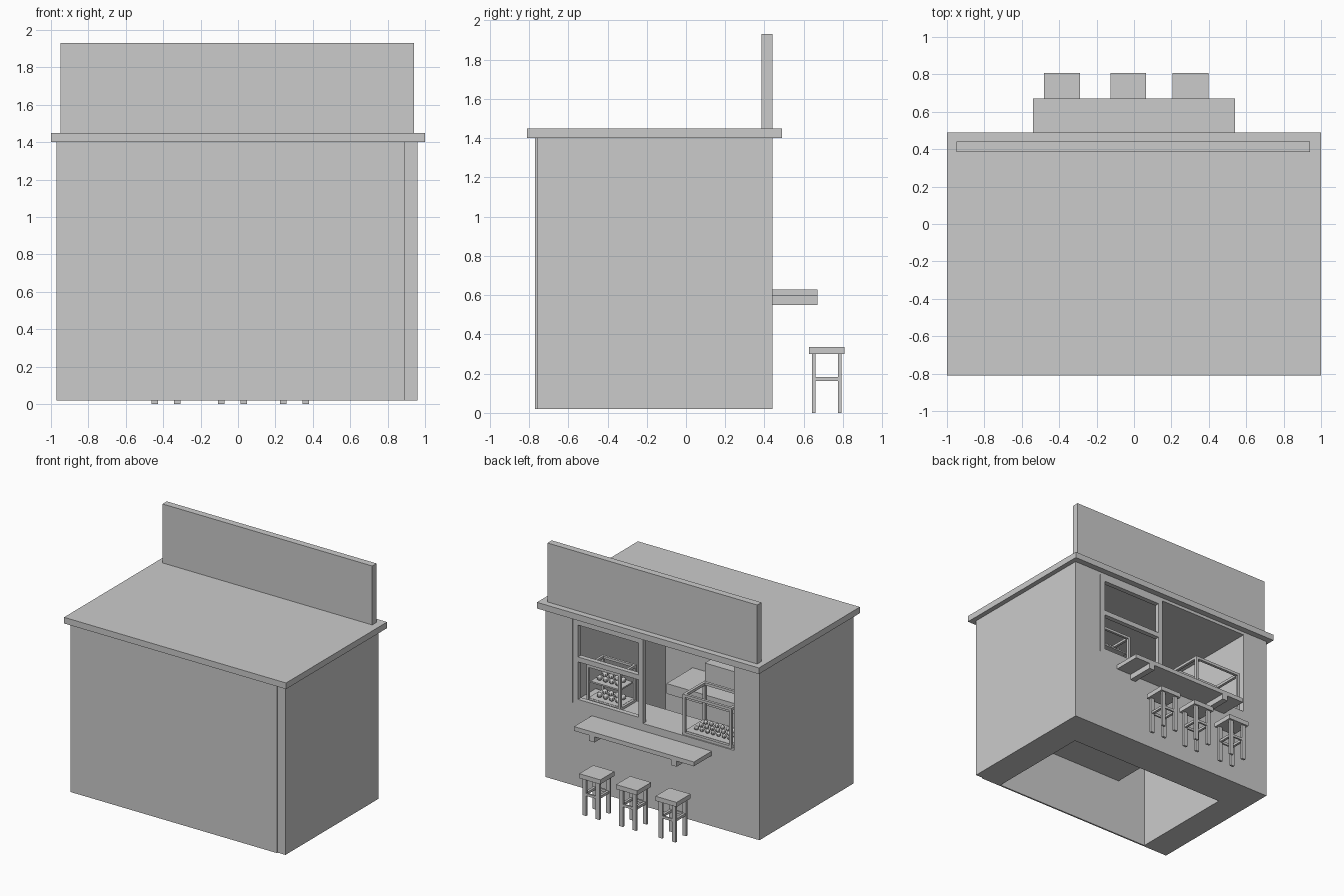
import bpy, bmesh
from mathutils import Matrix

if "Cube" in bpy.data.objects:
    bpy.data.objects.remove(bpy.data.objects["Cube"])


def finish(name, bm):
    bmesh.ops.recalc_face_normals(bm, faces=bm.faces)
    me = bpy.data.meshes.new(name)
    bm.to_mesh(me)
    bm.free()
    ob = bpy.data.objects.new(name, me)
    bpy.context.collection.objects.link(ob)
    return ob


def boxes(name, specs):
    """One object from boxes given as (x0, x1, y0, y1, z0, z1)."""
    bm = bmesh.new()
    for x0, x1, y0, y1, z0, z1 in specs:
        m = (Matrix.Translation(((x0 + x1) / 2, (y0 + y1) / 2, (z0 + z1) / 2))
             @ Matrix.Diagonal((x1 - x0, y1 - y0, z1 - z0, 1)))
        bmesh.ops.create_cube(bm, size=1, matrix=m)
    return finish(name, bm)


def case_frame(name, x0, x1, y0, y1, z0, z1, t):
    """Open display case: twelve edge bars."""
    xs, ys, zs = [(x0, x0 + t), (x1 - t, x1)], [(y0, y0 + t), (y1 - t, y1)], [(z0, z0 + t), (z1 - t, z1)]
    bars = [(*x, *y, z0, z1) for x in xs for y in ys]
    bars += [(x0 + t, x1 - t, *y, *z) for y in ys for z in zs]
    bars += [(*x, y0 + t, y1 - t, *z) for x in xs for z in zs]
    return boxes(name, bars)


def snacks(name, xs, ys, z, r):
    """Rows of small rounded food pieces."""
    bm = bmesh.new()
    for x in xs:
        for y in ys:
            bmesh.ops.create_uvsphere(bm, u_segments=8, v_segments=6, radius=r,
                                      matrix=Matrix.Translation((x, y, z + r)))
    return finish(name, bm)


# Kiosk shell with thick walls, open below and behind, plus the serving window
body = boxes("kiosk_body", [(-.97, .96, -.76, .44, .02, 1.40)])
bm = bmesh.new()
profile = [(-.9, -.1), (.14, -.1), (.14, .69), (.6, .69), (.6, 1.375), (-.9, 1.375)]
face = bm.faces.new([bm.verts.new((-.74, y, z)) for y, z in profile])
ext = bmesh.ops.extrude_face_region(bm, geom=[face])
bmesh.ops.translate(bm, vec=(1.455, 0, 0),
                    verts=[g for g in ext["geom"] if isinstance(g, bmesh.types.BMVert)])
cutter = finish("interior_cutter", bm)
cutter.hide_render = True
cutter.display_type = 'WIRE'
mod = body.modifiers.new("hollow", 'BOOLEAN')
mod.operation, mod.solver, mod.object = 'DIFFERENCE', 'EXACT', cutter

# Rear panel, roof and blank sign board
boxes("rear_panel", [(-.97, .89, -.77, -.757, .02, 1.40)])
boxes("roof", [(-1, 1, -.81, .49, 1.40, 1.45)])
boxes("sign_board", [(-.95, .94, .385, .44, 1.45, 1.93)])

# Customer counter on two brackets
boxes("counter_top", [(-.54, .54, .44, .67, .595, .63)])
for i, x in enumerate((-.36, .38)):
    boxes(f"counter_bracket_{i + 1}", [(x - .025, x + .025, .44, .67, .55, .595)])

# Sliding window frame
boxes("window_frame", [(.665, .71, .40, .44, .69, 1.375), (.08, .12, .40, .44, .69, 1.375)]
      + [(.12, .665, .40, .44, z, z + .04) for z in (.69, 1.035, 1.335)])

# Interior work shelf and appliance
boxes("work_shelf", [(-.48, .47, -.757, -.42, .50, .583)])
boxes("appliance", [(-.25, .25, -.757, -.60, .583, .74)])

# Tall display case with a middle shelf
case_frame("tall_case", .34, .645, .15, .36, .69, .99, .02)
boxes("tall_case_shelves", [(.36, .625, .17, .34, z, z + .012) for z in (.70, .84)])
for i, z in enumerate((.712, .852)):
    snacks(f"tall_case_snacks_{i + 1}", [.41 + .055 * k for k in range(4)], (.22, .29), z, .022)

# Wide display case with a food tray
case_frame("wide_case", -.71, -.27, .15, .43, .69, 1.02, .022)
boxes("wide_case_tray", [(-.688, -.292, .172, .408, .70, .715)])
snacks("wide_case_snacks", [-.64 + .05 * k for k in range(7)], (.23, .29, .35), .715, .018)

# Stools: seat, four legs and stretchers
cy = .717
for i, cx in enumerate((-.385, -.03, .302)):
    boxes(f"stool_seat_{i + 1}", [(cx - .095, cx + .095, cy - .09, cy + .09, .30, .337)])
    legs = [(cx + sx * .06 - .017, cx + sx * .06 + .017, cy + sy * .067 - .009, cy + sy * .067 + .009, 0, .30)
            for sx in (-1, 1) for sy in (-1, 1)]
    boxes(f"stool_legs_{i + 1}", legs)
    rails = [(cx + s * .06 - .01, cx + s * .06 + .01, cy - .058, cy + .058, .163, .183) for s in (-1, 1)]
    rails += [(cx - .043, cx + .043, cy + s * .067 - .007, cy + s * .067 + .007, .163, .183) for s in (-1, 1)]
    boxes(f"stool_stretchers_{i + 1}", rails)
